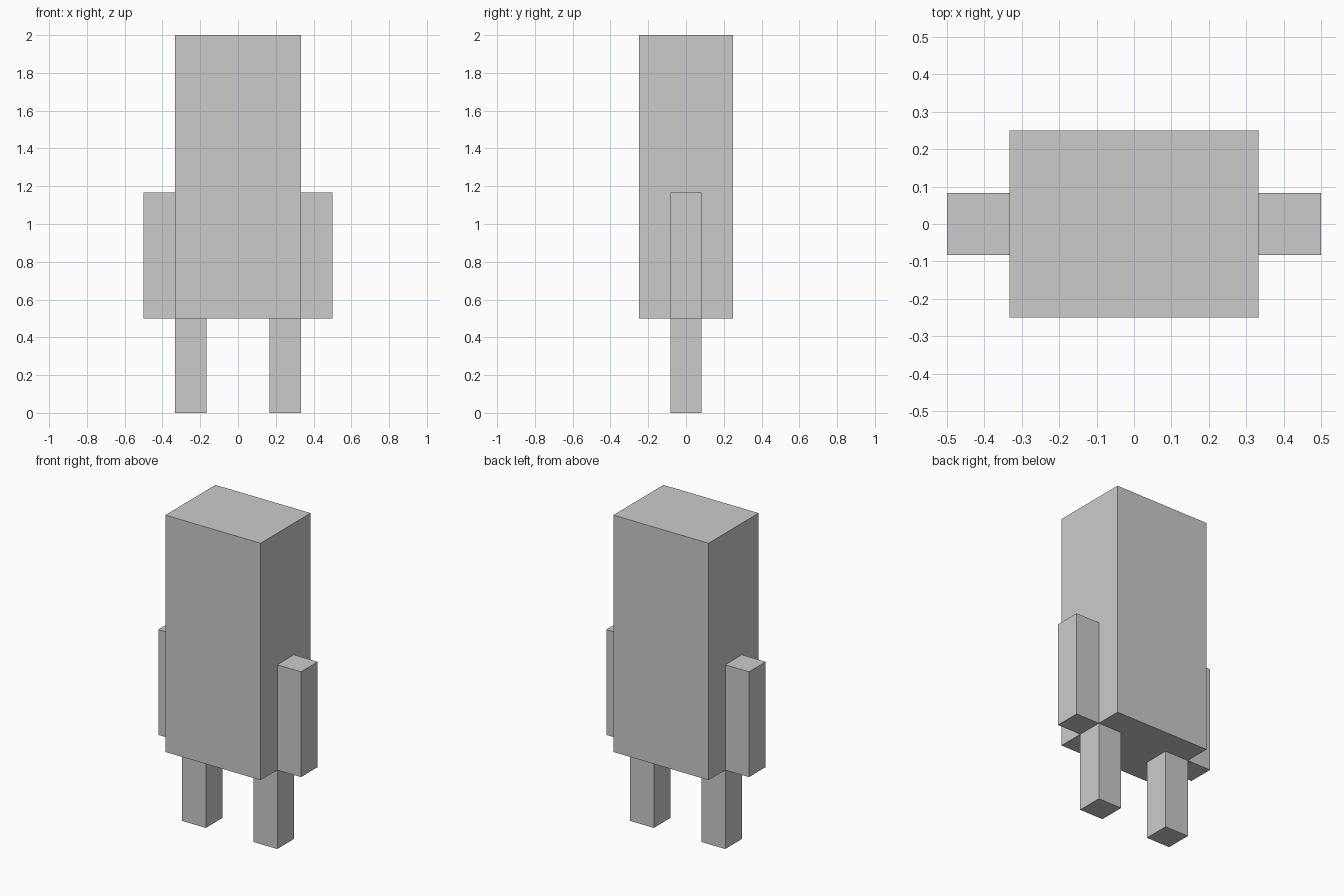
import bpy

if "Cube" in bpy.data.objects:
    bpy.data.objects.remove(bpy.data.objects["Cube"])

U = 1 / 6  # the model sits on a regular block grid


def box(name, lo, hi):
    """Axis-aligned box between two corners given in grid units."""
    centre = [(a + b) / 2 * U for a, b in zip(lo, hi)]
    size = [(b - a) * U for a, b in zip(lo, hi)]
    bpy.ops.mesh.primitive_cube_add(size=1, location=centre)
    obj = bpy.context.object
    obj.name = obj.data.name = name
    for v in obj.data.vertices:
        v.co = [c * s for c, s in zip(v.co, size)]
    return obj


# Tall block body with head in one piece
box("body", (-2, -1.5, 3), (2, 1.5, 12))

# Arms flush with the body sides, legs under the outer edges
for side, s in (("left", -1), ("right", 1)):
    x0, x1 = sorted((2 * s, 3 * s))
    box(side + "_arm", (x0, -0.5, 3), (x1, 0.5, 7))
    x0, x1 = sorted((1 * s, 2 * s))
    box(side + "_leg", (x0, -0.5, 0), (x1, 0.5, 3))
